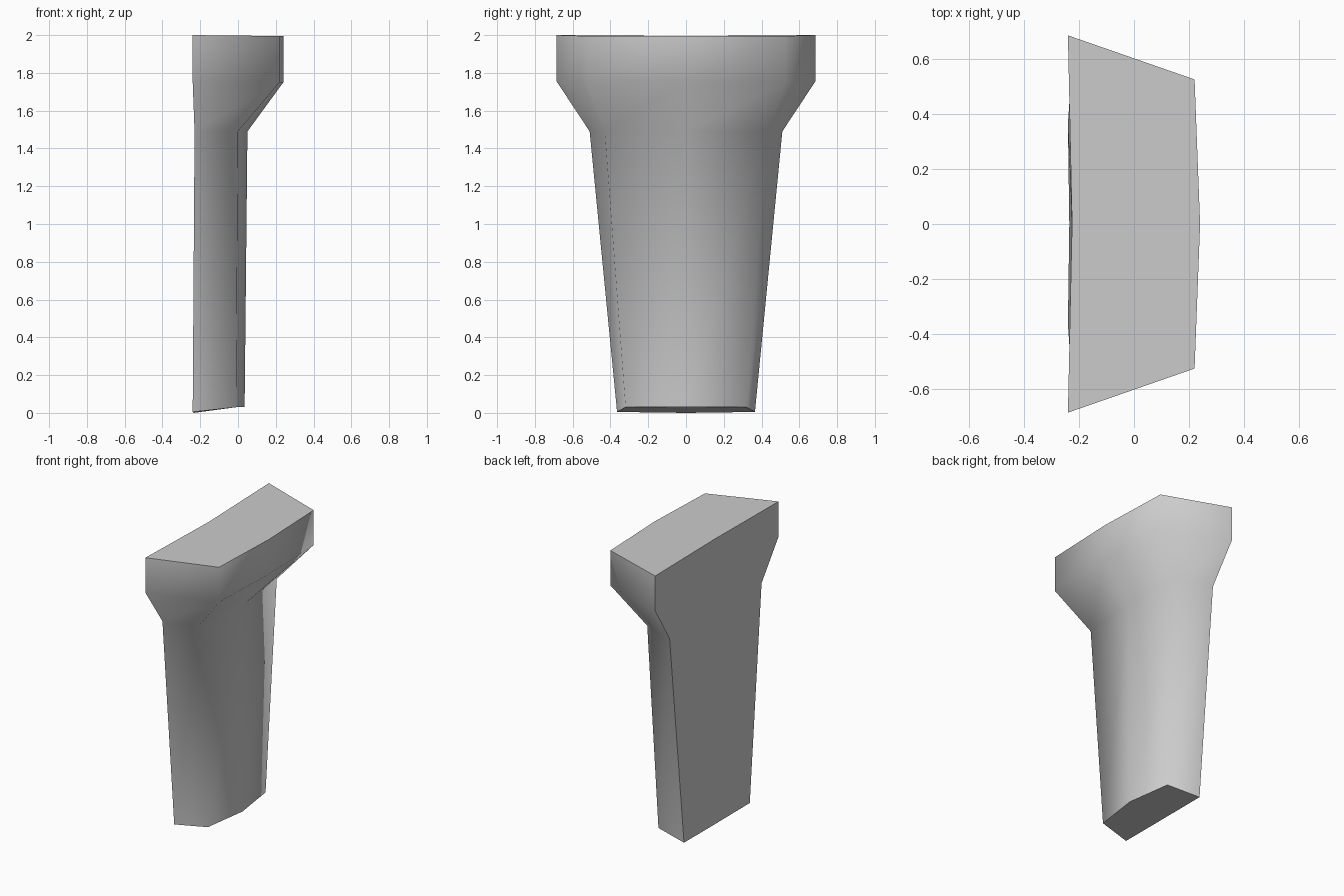
import bpy, bmesh

if "Cube" in bpy.data.objects:
    bpy.data.objects.remove(bpy.data.objects["Cube"])

stone = bpy.data.materials.new("plain grey")
stone.use_nodes = True
GREY = (0.6, 0.6, 0.6, 1)
stone.diffuse_color = GREY
stone.node_tree.nodes["Principled BSDF"].inputs["Base Color"].default_value = GREY

# Each level: back x, back half width, front corner x, front half width,
# front middle x, back middle x, back height, front height
levels = [
    (-0.24, 0.365, -0.01, 0.32, 0.035, -0.235, 0.005, 0.03),
    (-0.23, 0.51, 0.0, 0.43, 0.05, -0.225, 1.49, 1.49),
    (-0.24, 0.685, 0.22, 0.525, 0.24, -0.225, 1.755, 1.75),
    (-0.24, 0.685, 0.22, 0.525, 0.24, -0.225, 2.0, 1.995),
]

bm = bmesh.new()
rings = []
for bx, bw, fx, fw, mid, back_mid, zb, zf in levels:
    outline = [(bx, -bw, zb), (fx, -fw, zf), (mid, 0, zf),
               (fx, fw, zf), (bx, bw, zb), (back_mid, 0, max(0, zb - 0.005))]
    rings.append([bm.verts.new(p) for p in outline])

# Walls, with the back wall kept apart from the smooth flared front
count = len(rings[0])
back_faces = set()
for low, high in zip(rings, rings[1:]):
    for i in range(count):
        j = (i + 1) % count
        face = bm.faces.new((low[i], low[j], high[j], high[i]))
        face.smooth = True
        if i >= 4:
            back_faces.add(face)

# Flat foot and flat top
caps = {bm.faces.new(rings[0][::-1]), bm.faces.new(rings[-1])}

# Hard edges around the back wall and the caps
for edge in bm.edges:
    linked = set(edge.link_faces)
    if linked & caps or len(linked & back_faces) == 1:
        edge.smooth = False
bmesh.ops.recalc_face_normals(bm, faces=bm.faces[:])

mesh = bpy.data.meshes.new("flared_pillar")
bm.to_mesh(mesh)
bm.free()
mesh.materials.append(stone)
pillar = bpy.data.objects.new("flared_pillar", mesh)
bpy.context.collection.objects.link(pillar)
